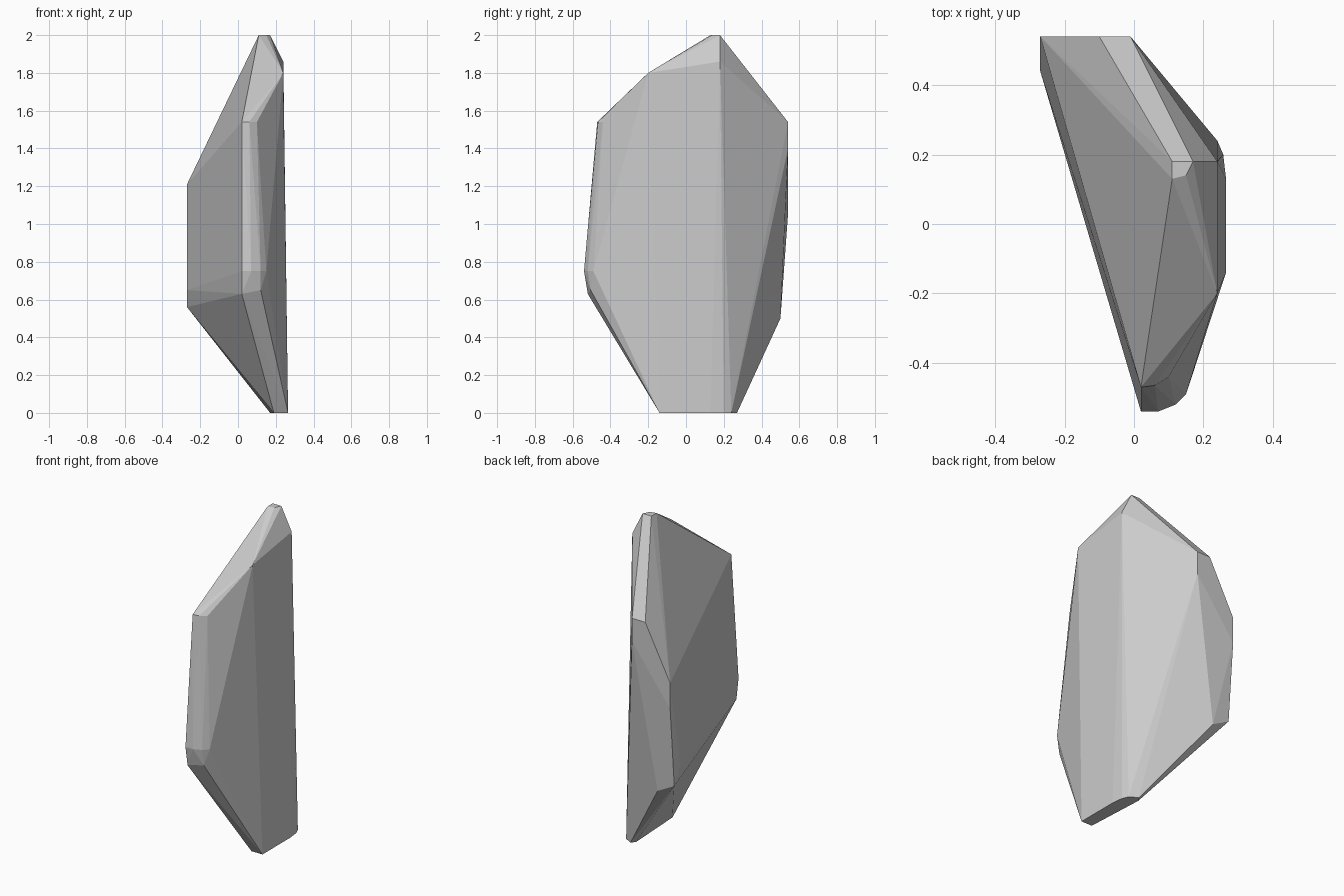
import bpy, bmesh, math

# Corner points of the faceted shard, grouped by height
tip = [(0.11, 0.18, 2), (0.17, 0.18, 2), (0.11, 0.13, 2), (0.15, 0.14, 2)]
shoulder = [(0.24, 0.18, 1.86), (0.24, -0.2, 1.8),
            (0.02, -0.47, 1.54), (0.06, -0.465, 1.54), (0.10, -0.44, 1.54)]
back_face = [(-0.01, 0.54, 1.54), (-0.10, 0.54, 1.54), (-0.27, 0.54, 1.21),
             (-0.27, 0.54, 1.05), (-0.01, 0.54, 1.40)]
lower_back = [(-0.27, 0.50, 0.56), (-0.27, 0.44, 0.65), (-0.156, 0.50, 0.50)]
lower_front = [(0.02, -0.54, 0.75), (0.07, -0.54, 0.75), (0.12, -0.52, 0.75),
               (0.15, -0.49, 0.75), (0.02, -0.52, 0.63), (0.12, -0.505, 0.65)]
base = [(0.19, -0.14, 0), (0.265, -0.14, 0), (0.265, 0.13, 0), (0.257, 0.20, 0),
        (0.24, 0.24, 0), (0.19, 0.27, 0), (0.17, 0.24, 0)]

# Wrap the corners in a convex hull and merge coplanar triangles
bm = bmesh.new()
for p in tip + shoulder + back_face + lower_back + lower_front + base:
    bm.verts.new(p)
hull = bmesh.ops.convex_hull(bm, input=bm.verts)
bmesh.ops.delete(bm, geom=[v for v in bm.verts if not v.link_faces], context='VERTS')
bmesh.ops.dissolve_limit(bm, angle_limit=math.radians(1), verts=bm.verts, edges=bm.edges)
bmesh.ops.recalc_face_normals(bm, faces=bm.faces)

mesh = bpy.data.meshes.new("rock_shard")
bm.to_mesh(mesh)
bm.free()
shard = bpy.data.objects.new("rock_shard", mesh)
bpy.context.collection.objects.link(shard)
